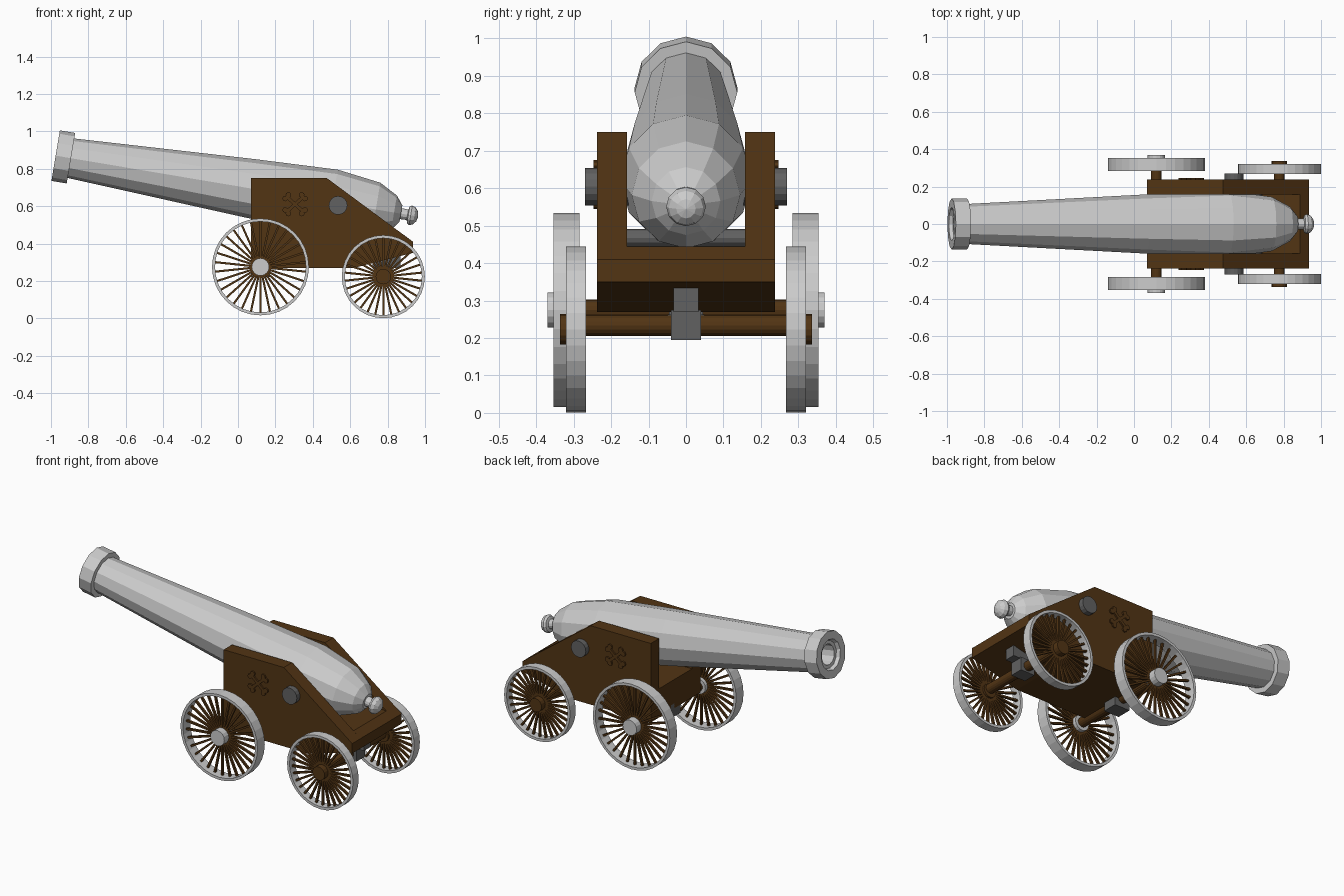
import bpy, bmesh, math
from mathutils import Matrix, Vector

if "Cube" in bpy.data.objects:
    bpy.data.objects.remove(bpy.data.objects["Cube"])


def material(name, rgb):
    m = bpy.data.materials.new(name)
    m.diffuse_color = (*rgb, 1)
    m.use_nodes = True
    m.node_tree.nodes["Principled BSDF"].inputs["Base Color"].default_value = m.diffuse_color
    return m


WOOD = material("wood", (0.085, 0.035, 0.007))
IRON = material("dark_iron", (0.12, 0.12, 0.12))
ALONG_Y = Matrix.Rotation(math.pi / 2, 4, 'Z')


def finish(bm, name, mat=None, matrix=None):
    bmesh.ops.remove_doubles(bm, verts=bm.verts, dist=1e-5)
    bmesh.ops.recalc_face_normals(bm, faces=bm.faces)
    me = bpy.data.meshes.new(name)
    bm.to_mesh(me)
    bm.free()
    ob = bpy.data.objects.new(name, me)
    if mat:
        me.materials.append(mat)
    if matrix:
        ob.matrix_world = matrix
    bpy.context.collection.objects.link(ob)
    return ob


def lathe(name, profile, sides, matrix, mat=None, closed=False):
    """Turn (distance along x, radius) points around the x axis."""
    bm = bmesh.new()
    rings = []
    for d, r in profile:
        rings.append([bm.verts.new((d, r * math.sin(a), r * math.cos(a)))
                      for a in (math.tau * i / sides for i in range(sides))])
    pairs = list(zip(rings, rings[1:]))
    if closed:
        pairs.append((rings[-1], rings[0]))
    for a, b in pairs:
        for i in range(sides):
            j = (i + 1) % sides
            bm.faces.new((a[i], a[j], b[j], b[i]))
    return finish(bm, name, mat, matrix)


def rod(name, x, z, y0, y1, r, sides, mat=None):
    return lathe(name, [(y0, 0), (y0, r), (y1, r), (y1, 0)], sides,
                 Matrix.Translation((x, 0, z)) @ ALONG_Y, mat)


def box(name, lo, hi, mat=None):
    lo, hi = Vector(lo), Vector(hi)
    bm = bmesh.new()
    size = hi - lo
    bmesh.ops.create_cube(bm, size=1, matrix=Matrix.Translation((lo + hi) / 2) @ Matrix.Diagonal((*size, 1)))
    return finish(bm, name, mat)


def slab(name, outline, y0, y1, mat=None, inset=0, keep="inner"):
    """Extrude an x-z outline from y0 to y1; inset keeps the inner panel or the border."""
    bm = bmesh.new()
    face = bm.faces.new([bm.verts.new((x, y0, z)) for x, z in outline])
    if inset:
        border = bmesh.ops.inset_region(bm, faces=[face], thickness=inset, use_even_offset=True)["faces"]
        drop = border if keep == "inner" else [face]
        bmesh.ops.delete(bm, geom=drop, context='FACES')
    new = bmesh.ops.extrude_face_region(bm, geom=bm.faces[:], use_keep_orig=True)["geom"]
    bmesh.ops.translate(bm, verts=[v for v in new if isinstance(v, bmesh.types.BMVert)], vec=(0, y1 - y0, 0))
    return finish(bm, name, mat)


# Barrel with bored muzzle, rounded breech and end knob
tilt = Matrix.Translation((-0.975, 0, 0.87)) @ Matrix.Rotation(math.radians(9.54), 4, 'Y')
lathe("barrel", [(0.35, 0), (0.35, 0.06), (0.02, 0.06), (0.02, 0.08), (0, 0.09), (0, 0.137), (0.083, 0.137),
                 (0.083, 0.107), (1.05, 0.158), (1.50, 0.176), (1.736, 0.145), (1.835, 0.092),
                 (1.872, 0.045), (1.872, 0)], 12, tilt)
lathe("breech_knob", [(1.86, 0.03), (1.908, 0.028), (1.912, 0.046), (1.925, 0.053),
                      (1.945, 0.046), (1.96, 0.026), (1.966, 0)], 12, tilt)
rod("trunnion", 0.535, 0.604, -0.27, 0.27, 0.05, 16, IRON)

# Carriage cheeks: plank, recessed panel, raised metal border
cheek = [(0.07, 0.27), (0.07, 0.75), (0.475, 0.75), (0.935, 0.41), (0.935, 0.35), (0.62, 0.27)]
for s, side in ((-1, "front"), (1, "back")):
    slab(side + "_cheek", cheek, s * 0.158, s * 0.207, WOOD)
    slab(side + "_cheek_panel", cheek, s * 0.207, s * 0.238, WOOD, 0.016)
    slab(side + "_cheek_border", cheek, s * 0.207, s * 0.25, None, 0.016, "border")

    # Crossed ornament carved on the panel
    bm = bmesh.new()
    for ang in (math.radians(42), math.radians(-42)):
        m = Matrix.Translation((0.305, s * 0.24, 0.61)) @ Matrix.Rotation(ang, 4, 'Y')
        bmesh.ops.create_cube(bm, size=1, matrix=m @ Matrix.Diagonal((0.13, 0.014, 0.018, 1)))
        for ex in (-0.06, 0.06):
            for ez in (-0.013, 0.013):
                bmesh.ops.create_cone(bm, cap_ends=True, segments=8, radius1=0.015, radius2=0.015, depth=0.014,
                                      matrix=m @ Matrix.Translation((ex, 0, ez)) @ Matrix.Rotation(math.pi / 2, 4, 'X'))
    finish(bm, side + "_ornament", WOOD)

# Bed between the cheeks and the roller under the breech
slab("carriage_bed", [(0.07, 0.27), (0.07, 0.445), (0.888, 0.445), (0.935, 0.41), (0.935, 0.35), (0.62, 0.27)],
     -0.158, 0.158, WOOD)
rod("breech_roller", 0.66, 0.467, -0.17, 0.17, 0.024, 12, IRON)

# Axle blocks
box("front_axle_block", (0.07, -0.045, 0.22), (0.17, 0.045, 0.30), IRON)
box("rear_axle_block", (0.73, -0.04, 0.195), (0.825, 0.04, 0.275), IRON)
box("rear_axle_post", (0.72, -0.033, 0.27), (0.87, 0.033, 0.35), IRON)
rod("rear_block_pin", 0.777, 0.255, -0.05, 0.05, 0.008, 8, IRON)


def wheel(name, x, z, y, radius, width, hub_r, hub_in, hub_out, hub_mat, s):
    place = Matrix.Translation((x, s * y, z))
    w, t = width / 2, 0.016
    lathe(name + "_rim", [(-w, radius), (w, radius), (w, radius - t), (-w, radius - t)], 32,
          place @ ALONG_Y, None, True)
    rod(name + "_hub", x, z, s * hub_in, s * hub_out, hub_r, 16, hub_mat)
    bm = bmesh.new()
    length = radius - t / 2
    for i in range(30):
        bmesh.ops.create_cube(bm, size=1, matrix=Matrix.Rotation(math.tau * i / 30, 4, 'Y')
                              @ Matrix.Translation((0, 0, length / 2 + 0.01))
                              @ Matrix.Diagonal((0.011, 0.014, length - 0.02, 1)))
    finish(bm, name + "_spokes", WOOD, place)


# Axles and wheels
rod("front_axle", 0.12, 0.275, -0.34, 0.34, 0.028, 16, WOOD)
rod("rear_axle", 0.777, 0.233, -0.32, 0.32, 0.028, 16, WOOD)
for s, side in ((-1, "near"), (1, "far")):
    wheel(side + "_large_wheel", 0.12, 0.275, 0.319, 0.259, 0.07, 0.047, 0.29, 0.37, None, s)
    wheel(side + "_small_wheel", 0.777, 0.223, 0.294, 0.222, 0.054, 0.041, 0.275, 0.336, WOOD, s)
